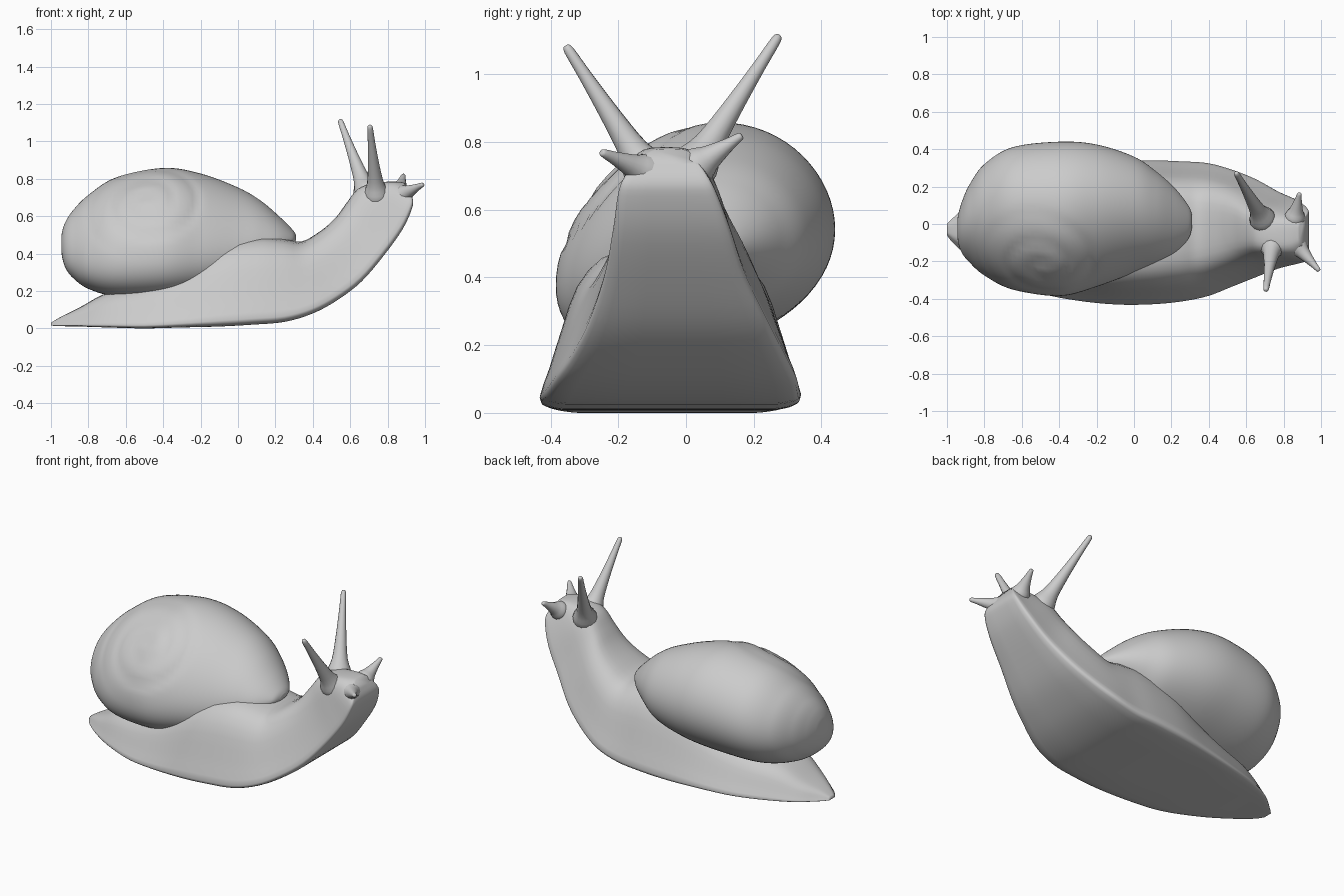
import bpy, bmesh
from math import sin, cos, tau, atan2, exp, hypot, radians
from mathutils import Vector

if "Cube" in bpy.data.objects:
    bpy.data.objects.remove(bpy.data.objects["Cube"], do_unlink=True)

grey = bpy.data.materials.new("soft_grey")
grey.use_nodes = True
grey.diffuse_color = (0.6, 0.6, 0.6, 1)
grey.node_tree.nodes["Principled BSDF"].inputs["Base Color"].default_value = (0.6, 0.6, 0.6, 1)


def refine(rows, steps):
    """Smooth curve through rows of values."""
    out = []
    last = len(rows) - 1
    for i in range(last):
        a, b, c, d = (rows[max(0, min(last, i + k))] for k in (-1, 0, 1, 2))
        for s in range(steps):
            t = s / steps
            out.append([q + 0.5 * t * (r - p + t * (2*p - 5*q + 4*r - e + t * (3*(q - r) + e - p)))
                        for p, q, r, e in zip(a, b, c, d)])
    out.append(list(rows[-1]))
    return out


def loft(name, rings, angle):
    """Skin closed rings into a capped solid."""
    bm = bmesh.new()
    loops = [[bm.verts.new(p) for p in ring] for ring in rings]
    n = len(loops[0])
    for low, high in zip(loops, loops[1:]):
        for i in range(n):
            j = (i + 1) % n
            bm.faces.new((low[i], low[j], high[j], high[i]))
    bm.faces.new(loops[0])
    bm.faces.new(loops[-1])
    bmesh.ops.recalc_face_normals(bm, faces=bm.faces)
    mesh = bpy.data.meshes.new(name)
    bm.to_mesh(mesh)
    bm.free()
    mesh.materials.append(grey)
    obj = bpy.data.objects.new(name, mesh)
    bpy.context.collection.objects.link(obj)
    bpy.ops.object.select_all(action='DESELECT')
    obj.select_set(True)
    bpy.context.view_layer.objects.active = obj
    bpy.ops.object.shade_smooth_by_angle(angle=radians(angle))


# Body: sole x, sole z, back x, back z, right edge y, left edge y
stations = [
    (-1, .015, -1, .03, -.06, 0),
    (-.96, .012, -.95, .06, -.11, .04),
    (-.85, .01, -.85, .11, -.2, .13),
    (-.7, .005, -.7, .19, -.29, .2),
    (-.5, 0, -.5, .24, -.37, .26),
    (-.3, .005, -.3, .32, -.41, .3),
    (-.1, .01, -.1, .45, -.43, .33),
    (.08, .02, .1, .49, -.43, .34),
    (.25, .035, .24, .48, -.415, .335),
    (.4, .08, .34, .465, -.385, .325),
    (.53, .15, .44, .52, -.335, .29),
    (.66, .25, .52, .59, -.285, .24),
    (.78, .39, .58, .67, -.24, .175),
    (.88, .53, .64, .745, -.215, .13),
    (.93, .64, .72, .775, -.2, .09),
    (.935, .69, .82, .785, -.18, .065),
    (.915, .735, .885, .78, -.13, .035),
]
half = [(-.82, 0), (-.95, .02), (-1, .07), (-.93, .24), (-.83, .5), (-.72, .75), (-.53, .93), (-.27, .99), (0, 1)]
half = refine(half, 2)
outline = half + [(-u, v) for u, v in reversed(half[:-1])] + [(.4, 0), (0, 0), (-.4, 0)]


def body_ring(bx, bz, tx, tz, y0, y1):
    mid, wide = (y0 + y1) / 2, (y1 - y0) / 2
    return [(bx + (tx - bx) * v, mid + wide * u, bz + (tz - bz) * v) for u, v in outline]


loft("body", [body_ring(*s) for s in refine(stations, 4)], 60)

# Shell: x, top, bottom, right y, left y
shell_rows = [
    (-.945, .48, .43, -.05, .01),
    (-.94, .52, .38, -.1, .05),
    (-.92, .575, .32, -.155, .12),
    (-.88, .635, .27, -.205, .21),
    (-.8, .715, .215, -.275, .32),
    (-.65, .81, .175, -.35, .41),
    (-.4, .86, .175, -.385, .44),
    (-.2, .83, .2, -.335, .425),
    (0, .755, .25, -.26, .36),
    (.12, .685, .32, -.21, .28),
    (.22, .6, .39, -.155, .19),
    (.29, .53, .45, -.08, .1),
    (.31, .5, .47, -.02, .05),
]
hub = Vector((-.48, .02, .5))
axis = Vector((0, -.8, .6))
side = Vector((1, 0, 0))
up = axis.cross(side)


def whorl(p):
    """Press a spiral groove into the spire side."""
    d = p - hub
    if d.dot(axis) <= 0:
        return p
    a, b = d.dot(side), d.dot(up)
    r = hypot(a, b)
    turn = r / .13 - atan2(b, a) / tau
    gap = (turn - round(turn)) * .13
    fade = max(0, min(1, (.36 - r) / .1)) * min(1, r / .04)
    return p - axis * (.008 * fade * exp(-(gap / .022) ** 2))


def shell_ring(x, top, bottom, y0, y1):
    mid, high = (y0 + y1) / 2, (top + bottom) / 2
    wide, tall = (y1 - y0) / 2, (top - bottom) / 2
    # Leaning oval whose flanks sag a little
    return [whorl(Vector((x, mid + wide * cos(t),
                          high + tall * (sin(t + .24) - .17 * cos(t) ** 2))))
            for t in (tau * i / 72 for i in range(72))]


loft("shell", [shell_ring(*r) for r in refine(shell_rows, 9)], 60)


# Tentacles: flared base, slim shaft, rounded tip
def tentacle(name, base, tip, taper):
    base, tip = Vector(base), Vector(tip)
    turn = (tip - base).to_track_quat('Z', 'Y')
    rings = []
    for t, r in refine(taper, 3):
        centre = base.lerp(tip, t)
        rings.append([centre + turn @ Vector((r * cos(tau * i / 14), r * sin(tau * i / 14), 0))
                      for i in range(14)])
    loft(name, rings, 60)


long_taper = [(-.12, .065), (0, .07), (.15, .046), (.4, .032), (.75, .02), (.96, .015), (1, .007)]
short_taper = [(-.3, .055), (.05, .055), (.3, .037), (.7, .02), (.96, .012), (1, .006)]
tentacle("left_eye_stalk", (.685, .03, .735), (.545, .275, 1.115), long_taper)
tentacle("right_eye_stalk", (.74, -.12, .72), (.705, -.355, 1.085), long_taper)
tentacle("left_feeler", (.86, .035, .73), (.885, .165, .82), short_taper)
tentacle("right_feeler", (.87, -.115, .71), (.99, -.25, .77), short_taper)
